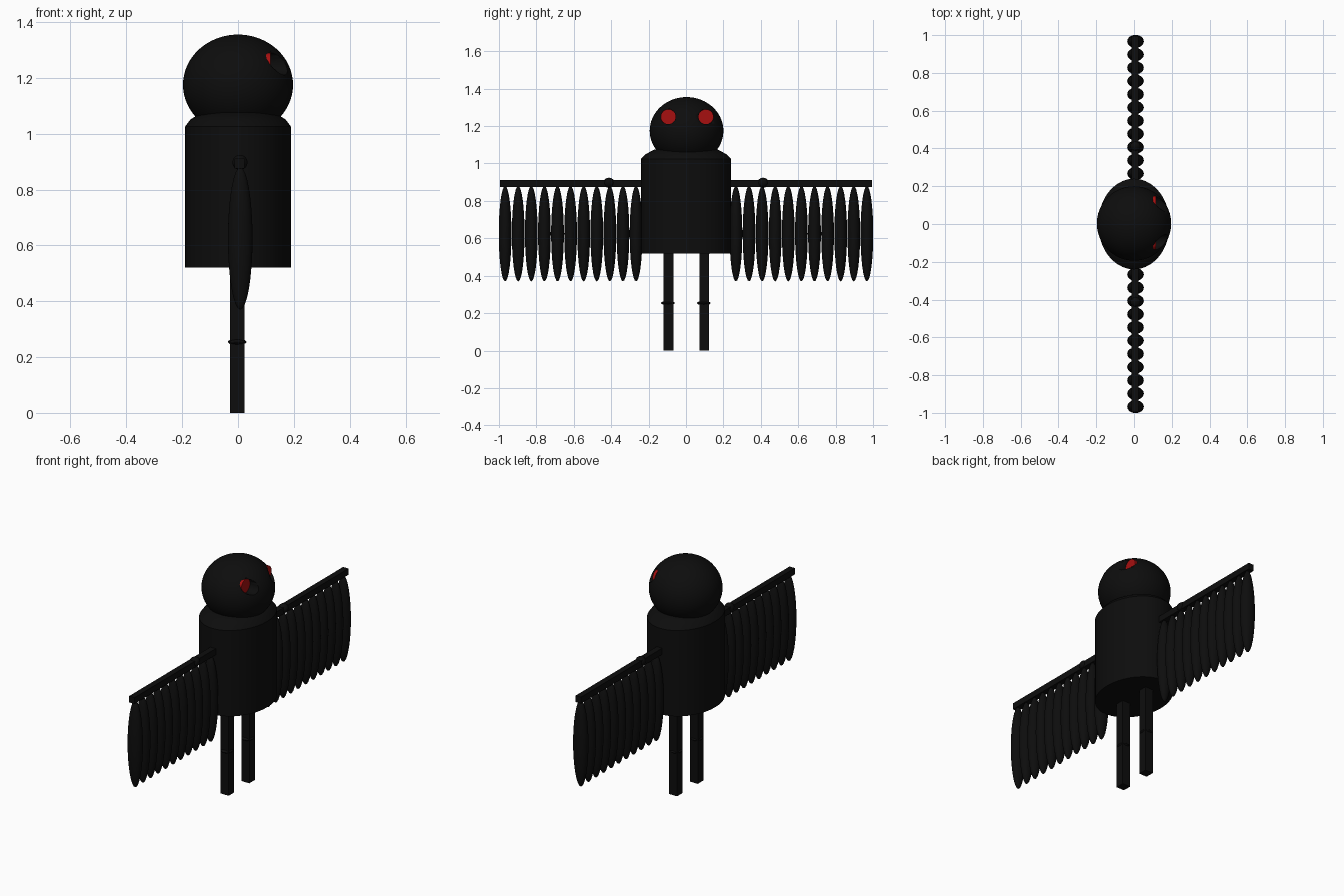
import bpy, bmesh, math
from mathutils import Matrix

cube = bpy.data.objects.get("Cube")
if cube:
    bpy.data.objects.remove(cube, do_unlink=True)


def make_material(name, color):
    mat = bpy.data.materials.new(name)
    mat.use_nodes = True
    mat.diffuse_color = color
    mat.node_tree.nodes["Principled BSDF"].inputs["Base Color"].default_value = color
    return mat


black = make_material("soft black", (0.004, 0.004, 0.004, 1))
red = make_material("eye red", (0.38, 0.005, 0.005, 1))


def finish(name, bm, mat, smooth=True):
    mesh = bpy.data.meshes.new(name)
    bmesh.ops.recalc_face_normals(bm, faces=bm.faces)
    bm.to_mesh(mesh)
    bm.free()
    obj = bpy.data.objects.new(name, mesh)
    bpy.context.collection.objects.link(obj)
    mesh.materials.append(mat)
    if smooth:
        bpy.ops.object.select_all(action="DESELECT")
        bpy.context.view_layer.objects.active = obj
        obj.select_set(True)
        bpy.ops.object.shade_smooth_by_angle(angle=math.radians(35))
    return obj


def place(center, size):
    return Matrix.Translation(center) @ Matrix.Diagonal((*size, 1))


def ellipsoid(name, center, radii, segments=24, rings=16):
    bm = bmesh.new()
    bmesh.ops.create_uvsphere(bm, u_segments=segments, v_segments=rings,
                              radius=1, matrix=place(center, radii))
    return finish(name, bm, black)


def box(name, center, size):
    bm = bmesh.new()
    bmesh.ops.create_cube(bm, size=1, matrix=place(center, size))
    return finish(name, bm, black, smooth=False)


def disc_along_x(name, x0, x1, y, z, radius, mat):
    bm = bmesh.new()
    turn = Matrix.Rotation(math.pi / 2, 4, "Y")
    bmesh.ops.create_cone(bm, cap_ends=True, segments=24, radius1=radius,
                          radius2=radius, depth=x1 - x0,
                          matrix=Matrix.Translation(((x0 + x1) / 2, y, z)) @ turn)
    return finish(name, bm, mat)


# Body: oval drum with a sloping shoulder
bm = bmesh.new()
rings = []
for scale, z in [(1, 0.52), (1, 1.025), (0.9, 1.05), (0.7, 1.075)]:
    angles = [2 * math.pi * i / 40 for i in range(40)]
    rings.append([bm.verts.new((0.19 * scale * math.cos(a),
                                0.24 * scale * math.sin(a), z)) for a in angles])
for low, high in zip(rings, rings[1:]):
    for i in range(40):
        j = (i + 1) % 40
        bm.faces.new((low[i], low[j], high[j], high[i]))
bm.faces.new(rings[0])
bm.faces.new(rings[-1])
finish("body", bm, black)

# Head with two round sunken eyes
head = ellipsoid("head", (0, 0.003, 1.175), (0.197, 0.197, 0.18), 48, 32)
for side, y in (("right", -0.095), ("left", 0.107)):
    cutter = disc_along_x(side + "_socket_cutter", 0.112, 0.3, y, 1.25, 0.04, black)
    cutter.hide_render = True
    cutter.hide_viewport = True
    cut = head.modifiers.new(side + " socket", "BOOLEAN")
    cut.operation = "DIFFERENCE"
    cut.solver = "EXACT"
    cut.object = cutter
    disc_along_x(side + "_eye", 0.1, 0.116, y, 1.25, 0.04, red)

# Wings: one bar, joint knobs and hanging feathers
box("wing_bar", (0.005, 0, 0.893), (0.035, 1.99, 0.037))
for side, sign in (("right", -1), ("left", 1)):
    ellipsoid(side + "_wing_joint", (0.007, 0.412 * sign, 0.897), (0.027, 0.029, 0.027))
    for i in range(11):
        ellipsoid(f"{side}_feather_{i + 1}", (0.008, sign * (0.267 + 0.07 * i), 0.625),
                  (0.044, 0.034, 0.255))

# Legs with thin knee and hip joints
for side, y in (("right", -0.094), ("left", 0.098)):
    box(side + "_leg", (-0.003, y, 0.27), (0.052, 0.052, 0.54))
    ellipsoid(side + "_knee", (-0.003, y - 0.003, 0.254), (0.033, 0.037, 0.011))
    ellipsoid(side + "_hip", (-0.003, y, 0.52), (0.025, 0.027, 0.012))
